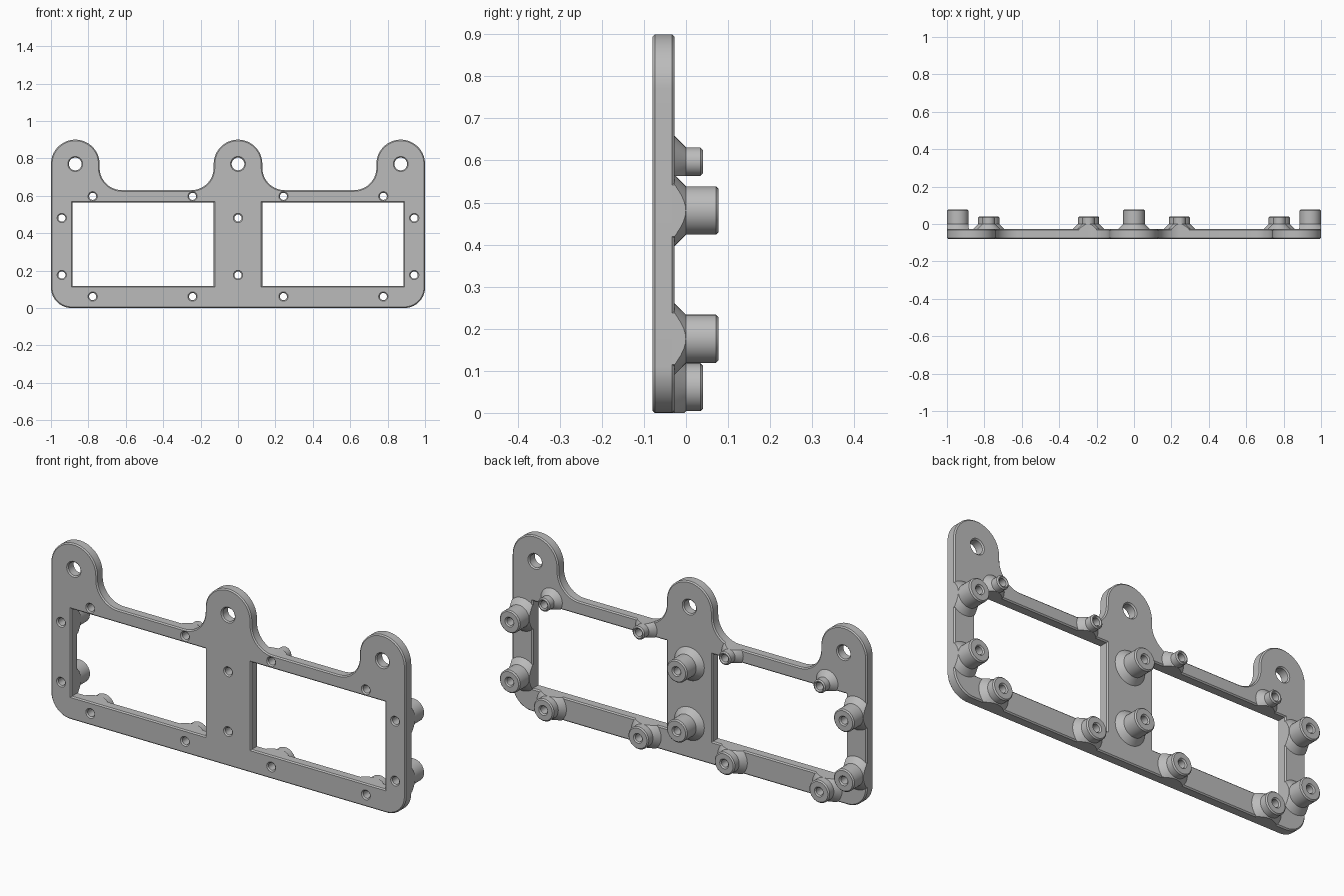
import bpy, bmesh, math
from mathutils import Vector

if "Cube" in bpy.data.objects:
    bpy.data.objects.remove(bpy.data.objects["Cube"], do_unlink=True)

FRONT, BACK, CHAMFER = -0.08, -0.027, 0.006
DRILL, TAB_DRILL = 0.019, 0.034

grey = bpy.data.materials.new("plain grey")
grey.use_nodes = True
colour = (0.5, 0.5, 0.5, 1)
grey.diffuse_color = colour
grey.node_tree.nodes["Principled BSDF"].inputs["Base Color"].default_value = colour


def arc(cx, cz, r, a0, a1, n=20):
    angles = [math.radians(a0 + (a1 - a0) * i / n) for i in range(n + 1)]
    return [Vector((cx + r * math.cos(a), cz + r * math.sin(a))) for a in angles]


def circle(cx, cz, r):
    # clockwise loop, so the material lies to its left
    return arc(cx, cz, r, 360, 0, 32)[:-1]


def inset(loop, d):
    out = []
    for i, p in enumerate(loop):
        e1 = (p - loop[i - 1]).normalized()
        e2 = (loop[(i + 1) % len(loop)] - p).normalized()
        n1, n2 = Vector((-e1.y, e1.x)), Vector((-e2.y, e2.x))
        out.append(p + (n1 + n2) * d / (1 + n1.dot(n2)))
    return out


def finish(bm, name):
    bmesh.ops.recalc_face_normals(bm, faces=bm.faces)
    mesh = bpy.data.meshes.new(name)
    bm.to_mesh(mesh)
    bm.free()
    mesh.materials.append(grey)
    obj = bpy.data.objects.new(name, mesh)
    bpy.context.collection.objects.link(obj)
    return obj


def activate(obj):
    bpy.ops.object.select_all(action='DESELECT')
    obj.select_set(True)
    bpy.context.view_layer.objects.active = obj


def skin(bm, rings, closed=False):
    # bridge equal rings of vertices with quads
    pairs = list(zip(rings, rings[1:]))
    if closed:
        pairs.append((rings[-1], rings[0]))
    for a, b in pairs:
        for i in range(len(a)):
            j = (i + 1) % len(a)
            bm.faces.new((a[i], a[j], b[j], b[i]))


def slab(name, loops, y0, y1, c):
    # plate with holes and chamfered rims
    bm = bmesh.new()
    caps = ([], [])
    levels = [(c, y0), (0, y0 + c), (0, y1 - c), (c, y1)] if c else [(0, y0), (0, y1)]
    for loop in loops:
        rings = [[bm.verts.new((p.x, y, p.y)) for p in inset(loop, d)] for d, y in levels]
        skin(bm, rings)
        for cap, ring in zip(caps, (rings[0], rings[-1])):
            cap += [bm.edges.get((ring[i - 1], ring[i])) for i in range(len(ring))]
    for cap in caps:
        bmesh.ops.triangle_fill(bm, use_beauty=True, edges=cap)
    return finish(bm, name)


def boss(name, x, z, r, top):
    # drilled post on a conical foot, trimmed to the plate outline
    c, foot = CHAMFER, r - BACK
    profile = [(DRILL, BACK - c), (foot, BACK - c), (foot, BACK), (r, 0), (r, top - c),
               (r - c, top), (DRILL + c, top), (DRILL, top - c)]
    bm = bmesh.new()
    rings = [[bm.verts.new((p.x, y, p.y)) for p in circle(x, z, rad)] for rad, y in profile]
    skin(bm, rings, closed=True)
    obj = finish(bm, name)
    mod = obj.modifiers.new("trim", 'BOOLEAN')
    mod.operation, mod.solver, mod.object = 'INTERSECT', 'EXACT', trimmer
    activate(obj)
    bpy.ops.object.modifier_apply(modifier="trim")
    bpy.ops.object.shade_smooth_by_angle()


# Outline: rounded bottom corners, three round tabs, concave fillets between
outline = arc(-0.89, 0.11, 0.11, 180, 270) + arc(0.89, 0.11, 0.11, 270, 360)
outline += arc(0.87, 0.77, 0.13, 0, 180, 40)
for left, right in ((0.25, 0.62), (-0.62, -0.25)):
    outline += arc(right, 0.75, 0.12, 360, 270) + arc(left, 0.75, 0.12, 270, 180)
    outline += arc((left + right) / 2 - 0.435, 0.77, 0.13, 0, 180, 40)

# Two rectangular windows
windows = []
for a, b in ((-0.884, -0.13), (0.13, 0.884)):
    windows.append([Vector(p) for p in ((a, 0.118), (a, 0.563), (b, 0.563), (b, 0.118))])

# Boss layout: name, x, z, radius, top
layout = []
for row, z in (("lower", 0.176), ("upper", 0.481)):
    for side, x in (("right", -0.942), ("middle", 0), ("left", 0.942)):
        layout.append((f"tall_boss_{row}_{side}", x, z, 0.0575, 0.077))
for side, s in (("right", -1), ("left", 1)):
    for place, x in (("inner", 0.243), ("outer", 0.777)):
        layout.append((f"short_boss_bottom_{place}_{side}", s * x, 0.061, 0.057, 0.04))
        layout.append((f"short_boss_top_{place}_{side}", s * x, 0.597, 0.034, 0.04))

# Plate with tab holes and screw holes
holes = [circle(x, 0.77, TAB_DRILL) for x in (-0.87, 0, 0.87)]
holes += [circle(b[1], b[2], DRILL) for b in layout]
plate = slab("mounting_plate", [outline] + windows + holes, FRONT, BACK, CHAMFER)
activate(plate)
bpy.ops.object.shade_smooth_by_angle()

# Bosses on the back, then drop the trimming helper
trimmer = slab("trim_helper", [outline] + windows, FRONT, 0.2, 0)
trimmer.hide_render = True
for item in layout:
    boss(*item)
bpy.data.objects.remove(trimmer, do_unlink=True)
